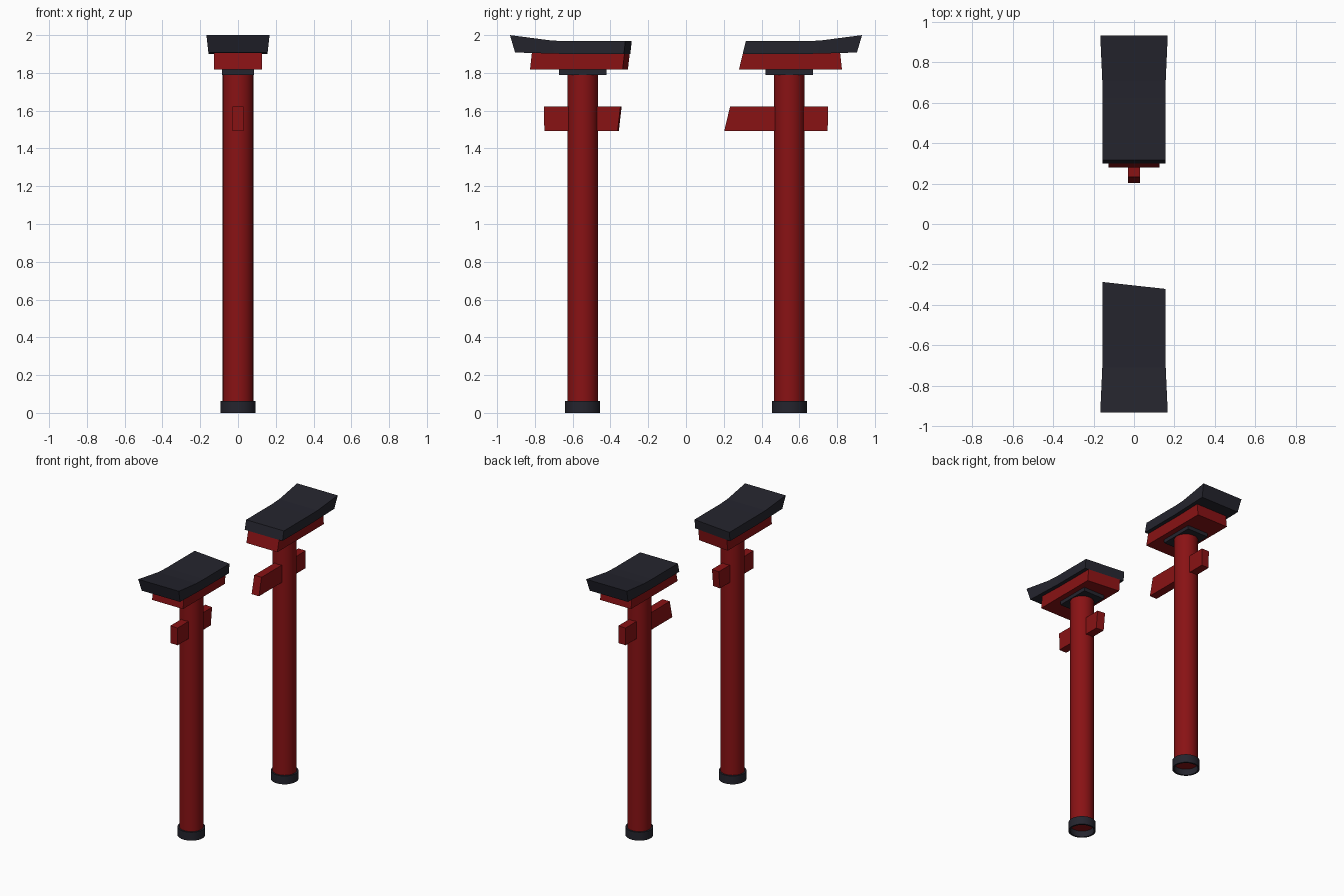
import bpy, bmesh, math
from mathutils import Vector

if "Cube" in bpy.data.objects:
    bpy.data.objects.remove(bpy.data.objects["Cube"])


def material(name, rgb):
    m = bpy.data.materials.new(name)
    m.diffuse_color = (*rgb, 1)
    m.use_nodes = True
    m.node_tree.nodes["Principled BSDF"].inputs["Base Color"].default_value = m.diffuse_color
    return m


RED = material("vermilion red", (0.25, 0.006, 0.007))
DARK = material("dark slate", (0.018, 0.018, 0.027))


def finish(bm, name, mat, smooth=False):
    bmesh.ops.recalc_face_normals(bm, faces=bm.faces)
    me = bpy.data.meshes.new(name)
    bm.to_mesh(me)
    bm.free()
    me.materials.append(mat)
    ob = bpy.data.objects.new(name, me)
    bpy.context.collection.objects.link(ob)
    if smooth:
        bpy.ops.object.select_all(action='DESELECT')
        ob.select_set(True)
        bpy.context.view_layer.objects.active = ob
        bpy.ops.object.shade_smooth_by_angle(angle=math.radians(35))
    return ob


# Broken middle: one cut plane per side (point, normal facing the gap)
CUTS = {"left": (Vector((0, -0.304, 1.97)), Vector((0.11, 1, -0.115))),
        "right": (Vector((0, 0.317, 1.97)), Vector((0, -1, 0.24)))}


def broken_beam(name, sections, mat):
    """Loft (y, z, half width) bottom/top sections across the gate, then keep each broken half."""
    full = [[(-yb, zb, wb), (-yt, zt, wt)] for (yb, zb, wb), (yt, zt, wt) in sections]
    full += [list(s) for s in reversed(sections)]
    for side, (co, no) in CUTS.items():
        bm = bmesh.new()
        rings = []
        for (yb, zb, wb), (yt, zt, wt) in full:
            rings.append([bm.verts.new(p) for p in
                          ((-wb, yb, zb), (wb, yb, zb), (wt, yt, zt), (-wt, yt, zt))])
        for a, b in zip(rings, rings[1:]):
            for i in range(4):
                j = (i + 1) % 4
                bm.faces.new((a[i], a[j], b[j], b[i]))
        bm.faces.new(rings[0])
        bm.faces.new(rings[-1])
        bmesh.ops.bisect_plane(bm, geom=bm.verts[:] + bm.edges[:] + bm.faces[:],
                               plane_co=co, plane_no=no, clear_outer=True)
        bmesh.ops.holes_fill(bm, edges=[e for e in bm.edges if e.is_boundary])
        finish(bm, f"{name}_{side}", mat)


def lathe(name, profile, y, mat, sides=32):
    """Spin a closed (radius, z) profile round a pillar axis."""
    bm = bmesh.new()
    vs = [bm.verts.new((r, 0, z)) for r, z in profile]
    es = [bm.edges.new((a, b)) for a, b in zip(vs, vs[1:])]
    bmesh.ops.spin(bm, geom=vs + es, axis=(0, 0, 1), cent=(0, 0, 0),
                   steps=sides, angle=math.tau)
    bmesh.ops.remove_doubles(bm, verts=bm.verts, dist=1e-5)
    bmesh.ops.translate(bm, verts=bm.verts, vec=(0, y, 0))
    finish(bm, name, mat, True)


for side, y in (("left", -0.547), ("right", 0.547)):
    # Round pillar
    lathe("pillar_" + side, [(0, 0.045), (0.081, 0.045), (0.081, 1.8), (0, 1.8)], y, RED)
    # Hollow foot ring
    lathe("foot_ring_" + side,
          [(0.081, 0), (0.093, 0), (0.093, 0.062), (0.081, 0.062), (0.081, 0)], y, DARK)
    # Cap plate on the pillar
    bm = bmesh.new()
    bmesh.ops.create_cube(bm, size=1)
    for v in bm.verts:
        v.co = (v.co.x * 0.172, y + v.co.y * 0.252, 1.804 + v.co.z * 0.028)
    finish(bm, "cap_plate_" + side, DARK)

# Lower tie beam through the pillars
broken_beam("tie_beam", [((0.75, 1.493, 0.03), (0.752, 1.622, 0.03))], RED)
# Upper red lintel
broken_beam("lintel", [((0.826, 1.817, 0.127), (0.816, 1.905, 0.127))], RED)
# Dark roof beam with upswept ends
broken_beam("roof_beam", [((0.905, 1.908, 0.157), (0.932, 2.0, 0.167)),
                          ((0.70, 1.902, 0.156), (0.71, 1.971, 0.157)),
                          ((0.62, 1.90, 0.155), (0.62, 1.968, 0.155))], DARK)
